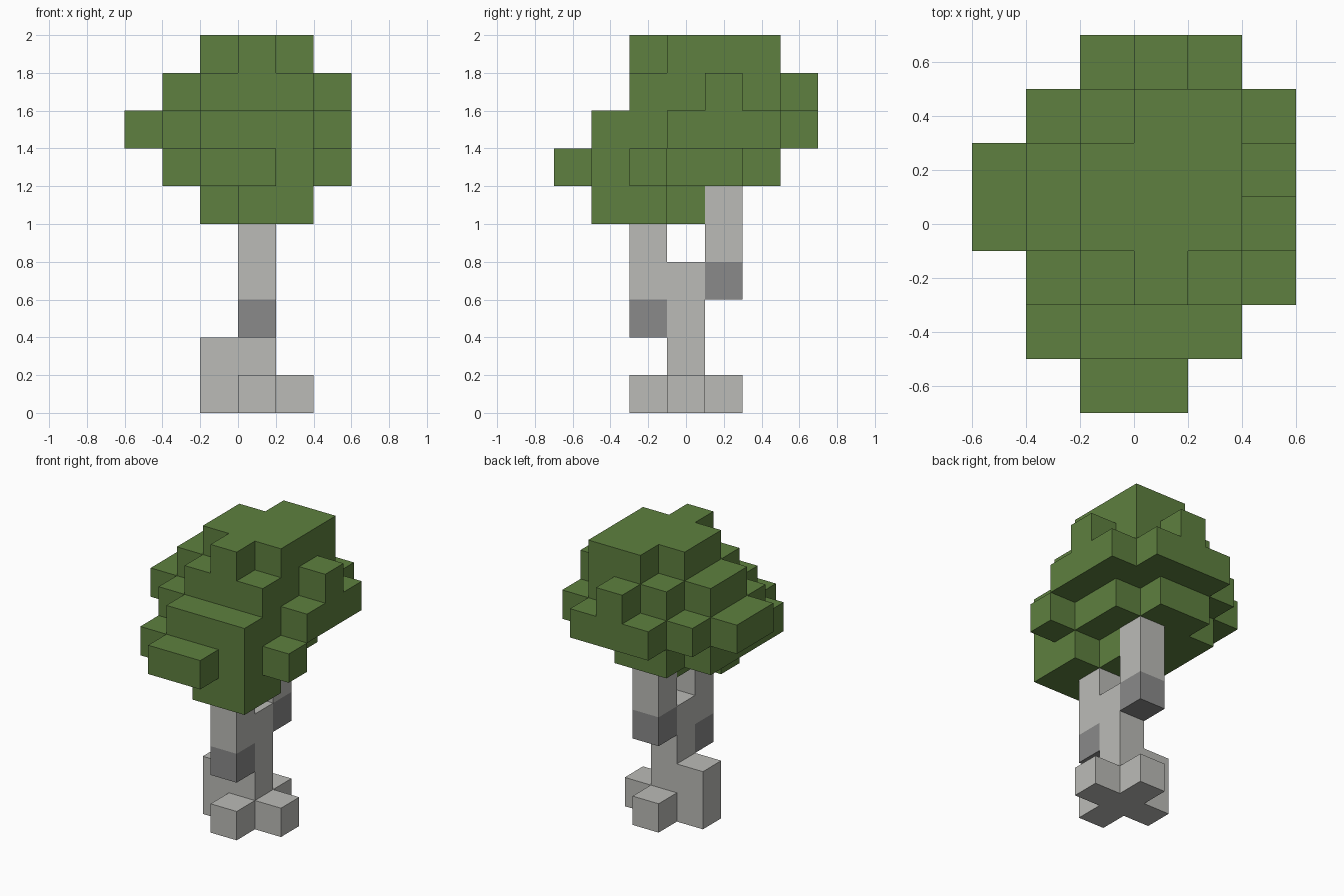
import bpy
import bmesh
from mathutils import Vector

if "Cube" in bpy.data.objects:
    bpy.data.objects.remove(bpy.data.objects["Cube"], do_unlink=True)

CELL = 0.2
ORIGIN = Vector((-0.6, -0.7, 0.0))


def make_material(name, colour):
    mat = bpy.data.materials.new(name)
    mat.use_nodes = True
    mat.diffuse_color = (*colour, 1)
    mat.node_tree.nodes["Principled BSDF"].inputs["Base Color"].default_value = (*colour, 1)
    return mat


def layer(level, first_row, spans):
    """Cells of one level: one (first, last) column span per row, front to back."""
    return {(column, first_row + row, level)
            for row, (first, last) in enumerate(spans)
            for column in range(first, last + 1)}


def column(x, y, bottom, top):
    return {(x, y, level) for level in range(bottom, top + 1)}


# Leafy crown, one level of blocks at a time
crown = (
    layer(5, 1, [(3, 4), (2, 4), (3, 3)])
    | layer(6, 0, [(2, 3), (1, 4), (1, 5), (1, 4), (1, 4), (2, 3)])
    | layer(7, 1, [(2, 4), (1, 4), (0, 5), (0, 5), (1, 5), (2, 4)])
    | layer(8, 2, [(2, 4), (1, 4), (1, 5), (2, 4), (3, 3)])
    | layer(9, 2, [(3, 3), (2, 4), (2, 4), (3, 4)])
)

# Cross of roots, main stem, and the front and back branches
roots = layer(0, 2, [(3, 3), (2, 4), (3, 3)]) | column(2, 3, 1, 1)
stem = column(3, 3, 1, 3)
branches = column(3, 2, 3, 4) | column(3, 4, 4, 5)

# Dark bark at the foot of each branch
dark_bark = {(3, 2, 2), (3, 4, 3)}

leaf_green = make_material("leaf green", (0.112, 0.216, 0.05))
pale_grey = make_material("pale bark grey", (0.497, 0.497, 0.474))
dark_grey = make_material("dark bark grey", (0.254, 0.254, 0.254))

parts = {
    "leaf_crown": (crown, leaf_green),
    "roots": (roots, pale_grey),
    "trunk_stem": (stem, pale_grey),
    "branches": (branches, pale_grey),
    "branch_dark_bark": (dark_bark, dark_grey),
}
filled = set().union(*(cells for cells, _ in parts.values()))


def build_blocks(name, cells, mat):
    """Skin the cells with square faces wherever a side is open to the air."""
    bm = bmesh.new()
    for cell in sorted(cells):
        centre = Vector(cell) + Vector((0.5, 0.5, 0.5))
        for axis in range(3):
            for sign in (-1, 1):
                normal = Vector((0, 0, 0))
                normal[axis] = sign
                neighbour = tuple(int(c + n) for c, n in zip(cell, normal))
                if neighbour in filled:
                    continue
                u = Vector((0, 0, 0))
                u[(axis + 1) % 3] = 0.5
                v = normal.cross(u)
                middle = centre + normal / 2
                corners = (middle - u - v, middle + u - v, middle + u + v, middle - u + v)
                bm.faces.new([bm.verts.new(ORIGIN + p * CELL) for p in corners])
    bmesh.ops.remove_doubles(bm, verts=bm.verts, dist=CELL / 100)
    mesh = bpy.data.meshes.new(name)
    bm.to_mesh(mesh)
    bm.free()
    mesh.materials.append(mat)
    obj = bpy.data.objects.new(name, mesh)
    bpy.context.collection.objects.link(obj)


for part_name, (part_cells, part_material) in parts.items():
    build_blocks(part_name, part_cells, part_material)
